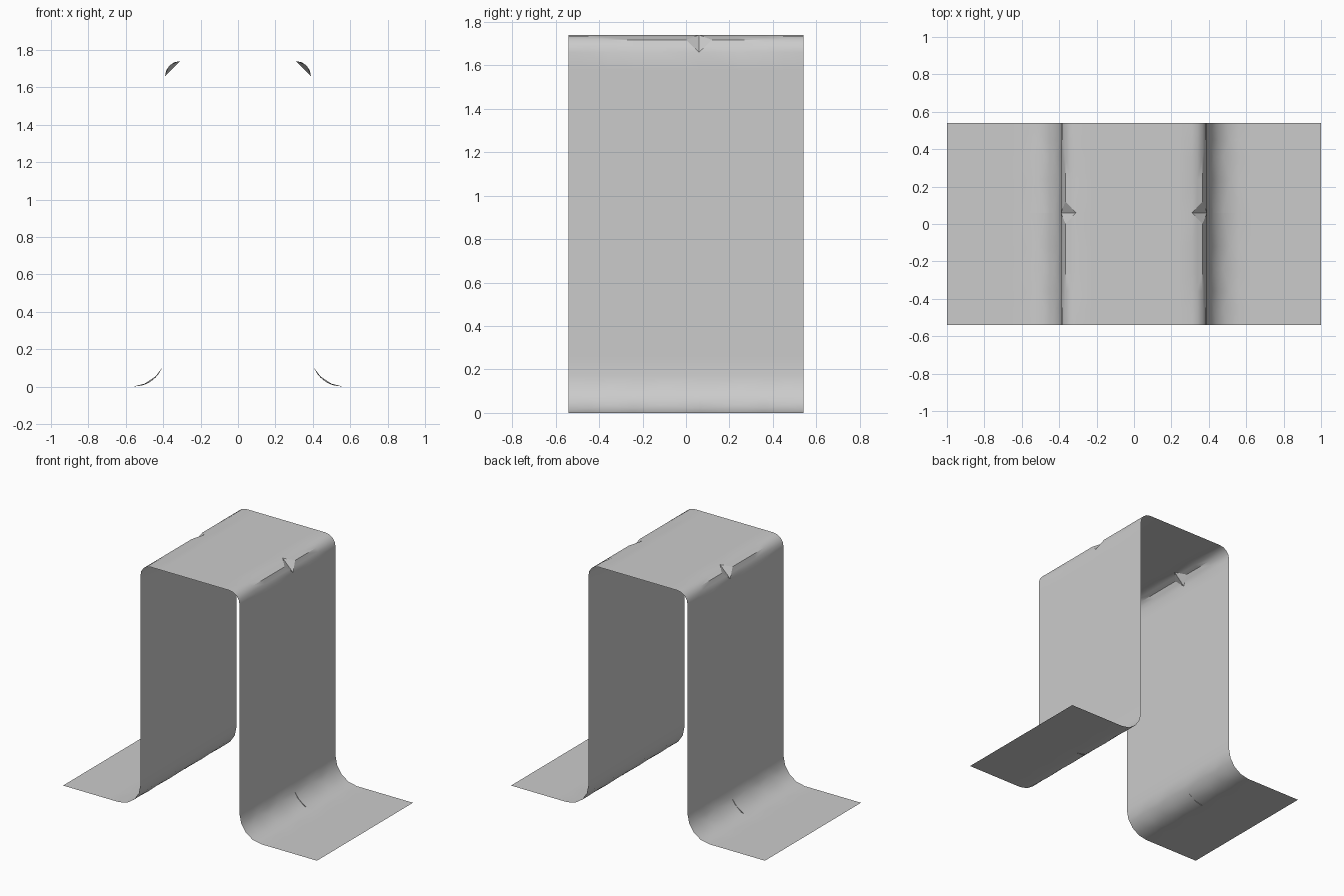
import bpy, bmesh
from math import cos, sin, pi
from mathutils import Vector

if "Cube" in bpy.data.objects:
    bpy.data.objects.remove(bpy.data.objects["Cube"])

HALF_DEPTH = 0.54
TOP = 1.74
WALL = 0.39          # x of the upright wall
R_TOP, R_FOOT = 0.08, 0.17
DENT_Y, DENT_W = 0.06, 0.06
CREASE = 0.36        # the top bend is faceted up to this y

steel = bpy.data.materials.new("plain grey steel")
steel.use_nodes = True
grey = (0.6, 0.6, 0.6, 1)
steel.diffuse_color = grey
steel.node_tree.nodes["Principled BSDF"].inputs["Base Color"].default_value = grey


def top_bend(step):
    a = pi / 2 - step * pi / 8
    return Vector((WALL - R_TOP + R_TOP * cos(a), TOP - R_TOP + R_TOP * sin(a)))


def foot_bend(step):
    a = pi + step * pi / 8
    return Vector((WALL + R_FOOT + R_FOOT * cos(a), R_FOOT + R_FOOT * sin(a)))


def top_point(step, y, dented):
    if dented:                                   # crease of the pressed-in dent
        return top_bend(0).lerp(top_bend(4), step / 4)
    if step % 2 and abs(y) <= CREASE + 0.001:     # two flat facets in the middle
        return (top_bend(step - 1) + top_bend(step + 1)) / 2
    return top_bend(step)


# Rings run across the section: (kind, value)
rings = [("flat", (0, TOP)), ("flat", (0.23, TOP))]
rings += [("top", i) for i in range(5)]
rings += [("flat", (WALL, 1.58)), ("flat", (WALL, 0.26))]
rings += [("foot", i) for i in range(5)]
rings += [("flat", (0.65, 0)), ("flat", (1, 0))]

# Columns run along the depth: (y, share of the dent width)
columns = [(y, 0) for y in (-HALF_DEPTH, -0.45, -CREASE, -0.24, -0.12)]
columns += [(DENT_Y, -1), (DENT_Y, 0), (DENT_Y, 1)]
columns += [(y, 0) for y in (0.24, CREASE, 0.45, HALF_DEPTH)]
MID = 6

# Folded sheet, one half
bm = bmesh.new()
grid = []
for kind, value in rings:
    row = []
    for c, (y, side) in enumerate(columns):
        if kind == "top":
            x, z = top_point(value, y, c == MID)
            y += side * DENT_W * (1 - abs(value - 2) / 2)
        elif kind == "foot":
            wobble = 0.3 * (-1) ** c if value in (2, 3) and abs(y) < 0.5 else 0
            x, z = foot_bend(value + wobble)
        else:
            x, z = value
        row.append(bm.verts.new((x, y, z)))
    grid.append(row)

for upper, lower, (kind, step) in zip(grid, grid[1:], rings):
    for c in range(len(columns) - 1):
        face = bm.faces.new((upper[c], lower[c], lower[c + 1], upper[c + 1]))
        face.material_index = 0
        face.smooth = True
        if kind == "top" and step < 4 and c in (MID - 1, MID):
            face.smooth = False
            for edge in face.edges:
                edge.smooth = False

# Sharp crease along the middle of the top bend
crease_row = grid[2 + 2]
for a, b in zip(crease_row, crease_row[1:]):
    if max(abs(a.co.y), abs(b.co.y)) <= CREASE + 0.001:
        bm.edges.get((a, b)).smooth = False

bmesh.ops.remove_doubles(bm, verts=bm.verts, dist=0.0005)
bmesh.ops.triangulate(bm, faces=[f for f in bm.faces if len(f.verts) == 4
                                 and f.calc_center_median().z < 0.15])

mesh = bpy.data.meshes.new("folded_sheet")
bm.to_mesh(mesh)
bm.free()
mesh.materials.append(steel)
sheet = bpy.data.objects.new("folded_sheet", mesh)
bpy.context.collection.objects.link(sheet)

# Opposite half
mirror = sheet.modifiers.new("mirror", "MIRROR")
mirror.use_axis[0] = True
mirror.use_clip = True
